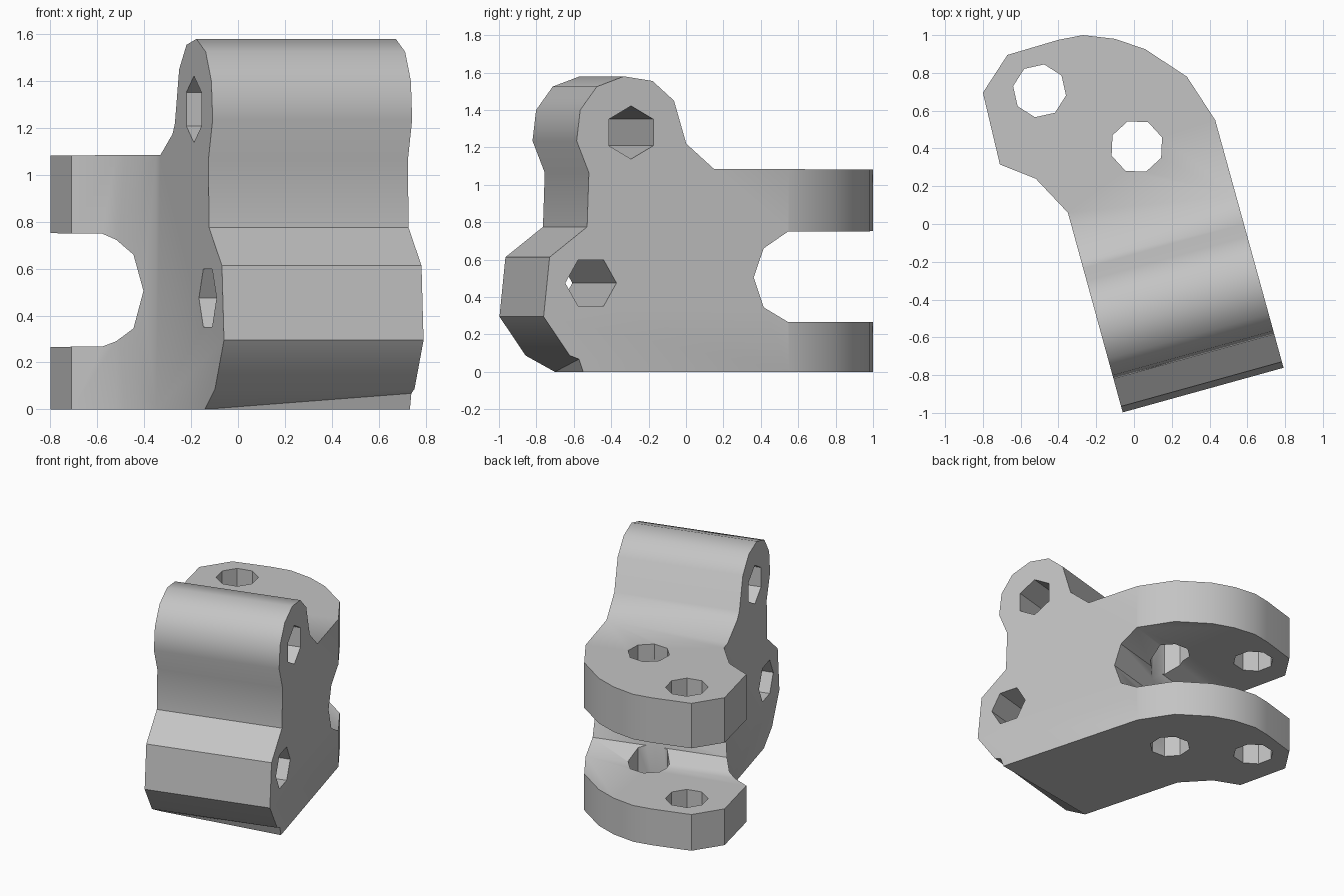
import bpy, bmesh, math
from mathutils import Matrix, Vector

cube = bpy.data.objects.get("Cube")
if cube:
    bpy.data.objects.remove(cube, do_unlink=True)

# One grey material
grey = bpy.data.materials.new("plain grey")
grey.use_nodes = True
colour = (0.55, 0.55, 0.55, 1)
grey.diffuse_color = colour
grey.node_tree.nodes["Principled BSDF"].inputs["Base Color"].default_value = colour

# The bracket's main body is turned about the vertical
TURN = Matrix.Rotation(math.radians(15.5), 4, 'Z')


def loft(name, ends):
    """Closed solid between two matching outlines."""
    bm = bmesh.new()
    a, b = [[bm.verts.new(p) for p in end] for end in ends]
    bm.faces.new(a)
    bm.faces.new(b)
    n = len(a)
    for i in range(n):
        j = (i + 1) % n
        bm.faces.new((a[i], a[j], b[j], b[i]))
    bmesh.ops.recalc_face_normals(bm, faces=bm.faces)
    mesh = bpy.data.meshes.new(name)
    bm.to_mesh(mesh)
    bm.free()
    obj = bpy.data.objects.new(name, mesh)
    bpy.context.collection.objects.link(obj)
    mesh.materials.append(grey)
    return obj


def ring(radius, sides, phase):
    return [(radius * math.cos(math.radians(phase) + math.tau * i / sides),
             radius * math.sin(math.radians(phase) + math.tau * i / sides))
            for i in range(sides)]


def cut(target, tool, operation):
    mod = target.modifiers.new(operation.lower(), 'BOOLEAN')
    mod.operation = operation
    mod.solver = 'EXACT'
    mod.object = tool
    tool.hide_render = True
    bpy.context.view_layer.objects.active = target
    bpy.ops.object.modifier_apply(modifier=mod.name)
    bpy.data.objects.remove(tool, do_unlink=True)


# Side profile with the rounded upper lug and the fork slot
def side_profile(u, chin, heel):
    points = [
        (chin, 0), (-0.80, 0.087), (-0.945, 0.295), (-0.912, 0.613),
        (-0.704, 0.775), (-0.694, 1.065), (-0.762, 1.235), (-0.742, 1.40),
        (-0.65, 1.525), (-0.50, 1.58), (-0.341, 1.555), (-0.222, 1.45),
        (-0.154, 1.22), (heel, 1.085), (1.4, 1.08), (1.4, 0.753),
        (0.41, 0.75), (0.275, 0.66), (0.22, 0.505), (0.275, 0.345),
        (0.41, 0.267), (1.4, 0.265), (1.4, 0)]
    return [TURN @ Vector((u, v, z)) for v, z in points]


body = loft("bracket_body", [side_profile(-1, -0.57, 0.14),
                             side_profile(1, -0.77, -0.04)])

# Plan outline that trims the body and curves the fork ears
front = [TURN @ Vector((u, -1.3, 0)) for u in (-0.325, 0.559)]
plan = [(p.x, p.y) for p in front] + [
    (0.43, 0.55), (0.28, 0.78), (0.06, 0.925), (-0.10, 0.98), (-0.27, 1.0),
    (-0.40, 0.975), (-0.67, 0.895), (-0.80, 0.695), (-0.71, 0.315),
    (-0.52, 0.24), (-0.35, 0.06)]
cut(body, loft("plan_cutter", [[(x, y, z) for x, y in plan] for z in (-1, 2)]), 'INTERSECT')

# Upright pin holes through both fork ears
for cx, cy, sides, phase in ((-0.50, 0.705, 8, 35), (0.015, 0.41, 8, 20)):
    hole = ring(0.142, sides, phase)
    cut(body, loft("pin_hole_cutter",
                   [[(cx + x, cy + y, z) for x, y in hole] for z in (-1, 2)]), 'DIFFERENCE')

# Cross holes through the upper lug and the lower nose
for cv, cz, phase in ((-0.46, 1.28, 30), (-0.683, 0.475, 0)):
    hole = ring(0.142, 6, phase)
    cut(body, loft("cross_hole_cutter",
                   [[TURN @ Vector((u, cv + v, cz + z)) for v, z in hole]
                    for u in (-1.5, 1.5)]), 'DIFFERENCE')

# Smooth curved sides, sharp rims
bpy.ops.object.select_all(action='DESELECT')
body.select_set(True)
bpy.context.view_layer.objects.active = body
bpy.ops.object.shade_smooth_by_angle(angle=math.radians(35))
